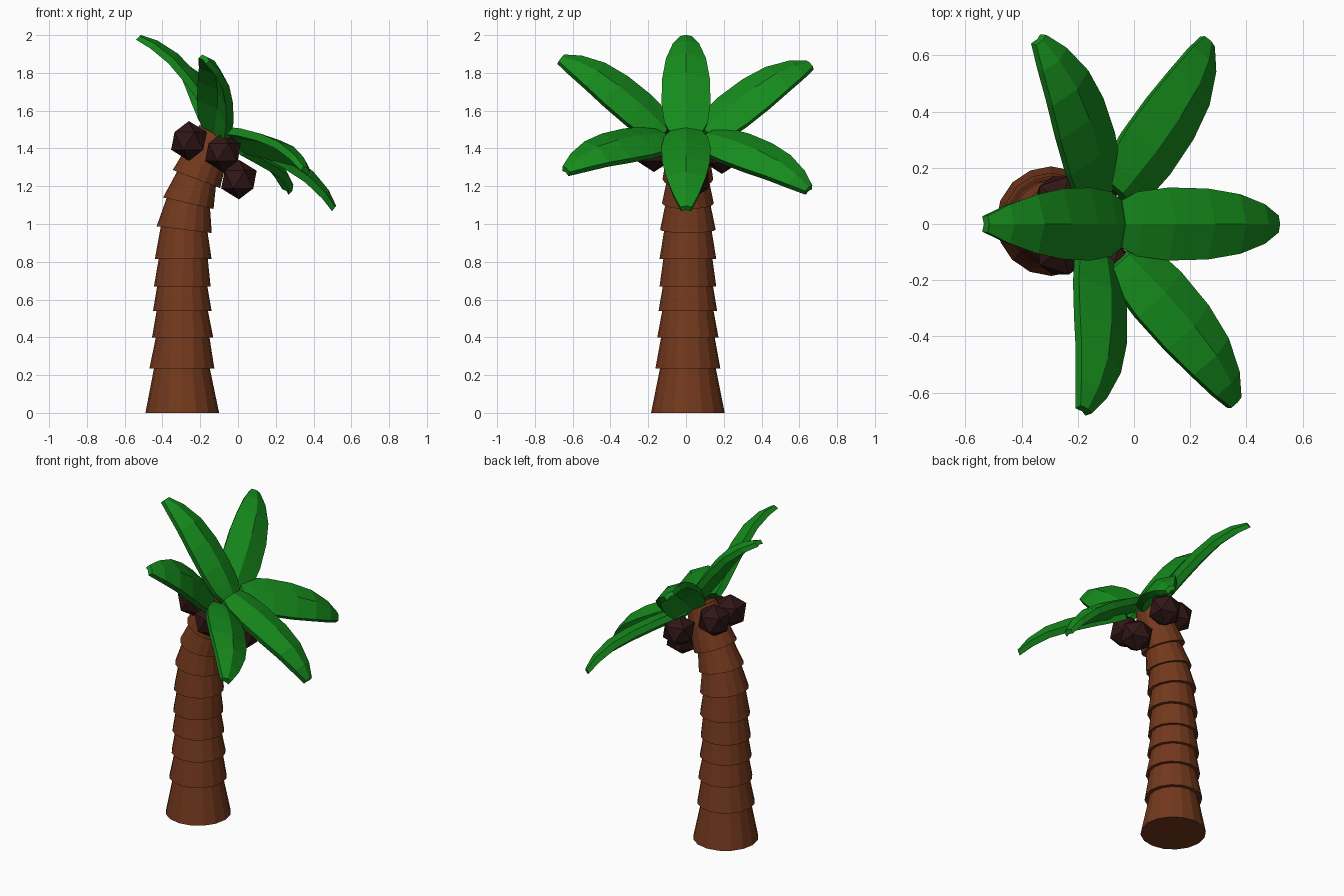
import bpy, bmesh, math
from mathutils import Vector, Matrix

if "Cube" in bpy.data.objects:
    bpy.data.objects.remove(bpy.data.objects["Cube"])


def material(name, rgb):
    m = bpy.data.materials.new(name)
    m.diffuse_color = (*rgb, 1)
    m.use_nodes = True
    m.node_tree.nodes["Principled BSDF"].inputs["Base Color"].default_value = m.diffuse_color
    return m


BARK = material("bark", (0.17, 0.04, 0.012))
LEAF = material("leaf", (0.008, 0.26, 0.012))
NUT = material("coconut_shell", (0.03, 0.008, 0.008))


def finish(name, bm, mat):
    bmesh.ops.recalc_face_normals(bm, faces=bm.faces)
    me = bpy.data.meshes.new(name)
    bm.to_mesh(me)
    bm.free()
    me.materials.append(mat)
    ob = bpy.data.objects.new(name, me)
    bpy.context.collection.objects.link(ob)
    return ob


def loft(bm, rings):
    """Skin closed rings of points and cap both ends."""
    vs = [[bm.verts.new(p) for p in r] for r in rings]
    n = len(vs[0])
    for a, b in zip(vs, vs[1:]):
        for i in range(n):
            j = (i + 1) % n
            bm.faces.new((a[i], a[j], b[j], b[i]))
    bm.faces.new(vs[0][::-1])
    bm.faces.new(vs[-1])


# Trunk: stacked flared collars; x, z, tilt, outer radius, radius of collar below
COLLARS = [
    (-0.295, 0.00, 0, 0.195, None),
    (-0.297, 0.235, 0, 0.172, 0.148),
    (-0.293, 0.40, 0, 0.162, 0.142),
    (-0.295, 0.54, 0, 0.155, 0.136),
    (-0.295, 0.67, 0, 0.150, 0.133),
    (-0.290, 0.815, 0, 0.150, 0.130),
    (-0.285, 0.97, 7, 0.147, 0.125),
    (-0.263, 1.11, 13, 0.137, 0.118),
    (-0.220, 1.238, 21, 0.134, 0.110),
    (-0.120, 1.48, 28, None, 0.095),
]
SIDES = 16


def ring(x, z, tilt, r):
    rot = Matrix.Rotation(math.radians(tilt), 3, 'Y')
    return [Vector((x, 0.01, z)) + rot @ Vector((r * math.cos(a), r * math.sin(a), 0))
            for a in (2 * math.pi * i / SIDES for i in range(SIDES))]


bm = bmesh.new()
rings = []
for x, z, tilt, outer, inner in COLLARS:
    rings += [ring(x, z, tilt, r) for r in (inner, outer) if r]
loft(bm, rings)
finish("trunk", bm, BARK)

# Fronds: bowed, ridged blades; position along chord, rise, half width, edge drop, thickness
BLADE = [
    (0.00, 0.000, 0.085, 0.020, 0.035),
    (0.09, 0.020, 0.115, 0.030, 0.040),
    (0.27, 0.052, 0.130, 0.040, 0.040),
    (0.50, 0.075, 0.126, 0.040, 0.040),
    (0.70, 0.078, 0.106, 0.034, 0.038),
    (0.88, 0.050, 0.070, 0.022, 0.035),
    (1.00, 0.008, 0.030, 0.008, 0.028),
]
CROWN_AXIS = Vector((0.66, 0, 0.75))


def frond(name, base, tip):
    base, tip = Vector(base), Vector(tip)
    chord = tip - base
    side = CROWN_AXIS.cross(chord).normalized()
    up = chord.cross(side).normalized()
    bm = bmesh.new()
    rings = []
    for t, h, w, drop, thick in BLADE:
        c = base + chord * t + up * h
        rings.append([c + side * s * w + up * v for s, v in (
            (-1, -drop), (0, 0), (1, -drop),
            (0.9, -drop - thick), (0, -thick), (-0.9, -drop - thick))])
    loft(bm, rings)
    finish(name, bm, LEAF)


frond("frond_left", (-0.03, 0, 1.50), (-0.52, 0, 1.995))
frond("frond_right", (-0.03, 0, 1.51), (0.515, 0, 1.09))
frond("frond_front_right", (-0.02, -0.11, 1.48), (0.365, -0.635, 1.29))
frond("frond_back_right", (-0.04, 0.11, 1.48), (0.27, 0.65, 1.19))
frond("frond_back_left", (-0.09, 0.10, 1.50), (-0.33, 0.655, 1.85))
frond("frond_front_left", (-0.10, -0.10, 1.50), (-0.17, -0.66, 1.88))

# Coconuts: faceted balls gathered under the crown
NUTS = [(-0.26, -0.09, 1.44), (-0.26, 0.08, 1.44), (-0.08, -0.17, 1.38),
        (-0.08, 0.19, 1.37), (0.005, 0.03, 1.235)]
for i, p in enumerate(NUTS):
    bm = bmesh.new()
    bmesh.ops.create_icosphere(bm, subdivisions=1, radius=0.105,
                               matrix=Matrix.Translation(p))
    finish(f"coconut_{i + 1}", bm, NUT)
